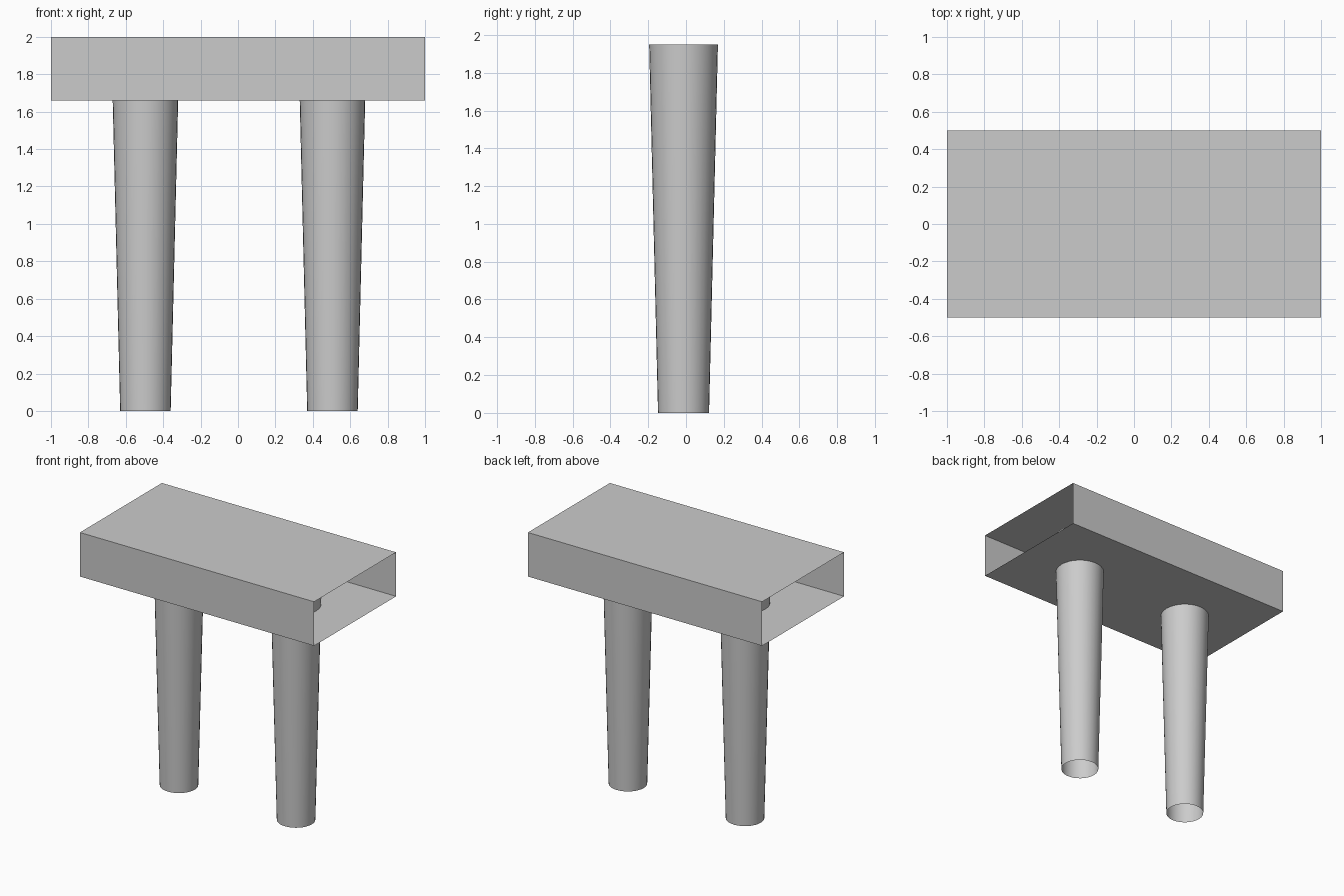
import bpy
import bmesh
import math
from mathutils import Matrix

old = bpy.data.objects.get("Cube")
if old:
    bpy.data.objects.remove(old, do_unlink=True)

# Single plain grey
grey = bpy.data.materials.new("grey")
grey.use_nodes = True
colour = (0.6, 0.6, 0.6, 1)
grey.diffuse_color = colour
grey.node_tree.nodes["Principled BSDF"].inputs["Base Color"].default_value = colour


def add_object(name, bm):
    mesh = bpy.data.meshes.new(name)
    bm.to_mesh(mesh)
    bm.free()
    mesh.materials.append(grey)
    obj = bpy.data.objects.new(name, mesh)
    bpy.context.collection.objects.link(obj)
    return obj


# Beam: a hollow rectangular sleeve, open at both x ends
def make_beam(length, depth, bottom, top):
    bm = bmesh.new()
    bmesh.ops.create_cube(bm, size=1)
    ends = [f for f in bm.faces if abs(f.normal.x) > 0.5]
    bmesh.ops.delete(bm, geom=ends, context='FACES_ONLY')
    size = Matrix.Diagonal((length, depth, top - bottom, 1))
    place = Matrix.Translation((0, 0, (bottom + top) / 2))
    bmesh.ops.transform(bm, matrix=place @ size, verts=bm.verts)
    return add_object("beam", bm)


# Column: a tapered open tube that widens upwards into the beam
def make_column(name, x, y, height, foot_radius, head_radius):
    bm = bmesh.new()
    bmesh.ops.create_cone(bm, cap_ends=False, segments=32, radius1=foot_radius,
                          radius2=head_radius, depth=height,
                          matrix=Matrix.Translation((x, y, height / 2)))
    for face in bm.faces:
        face.smooth = True
    return add_object(name, bm)


make_beam(2, 1, 1.66, 2)
for name, x in (("right_column", -0.495), ("left_column", 0.505)):
    make_column(name, x, -0.013, 1.95, 0.135, 0.182)
